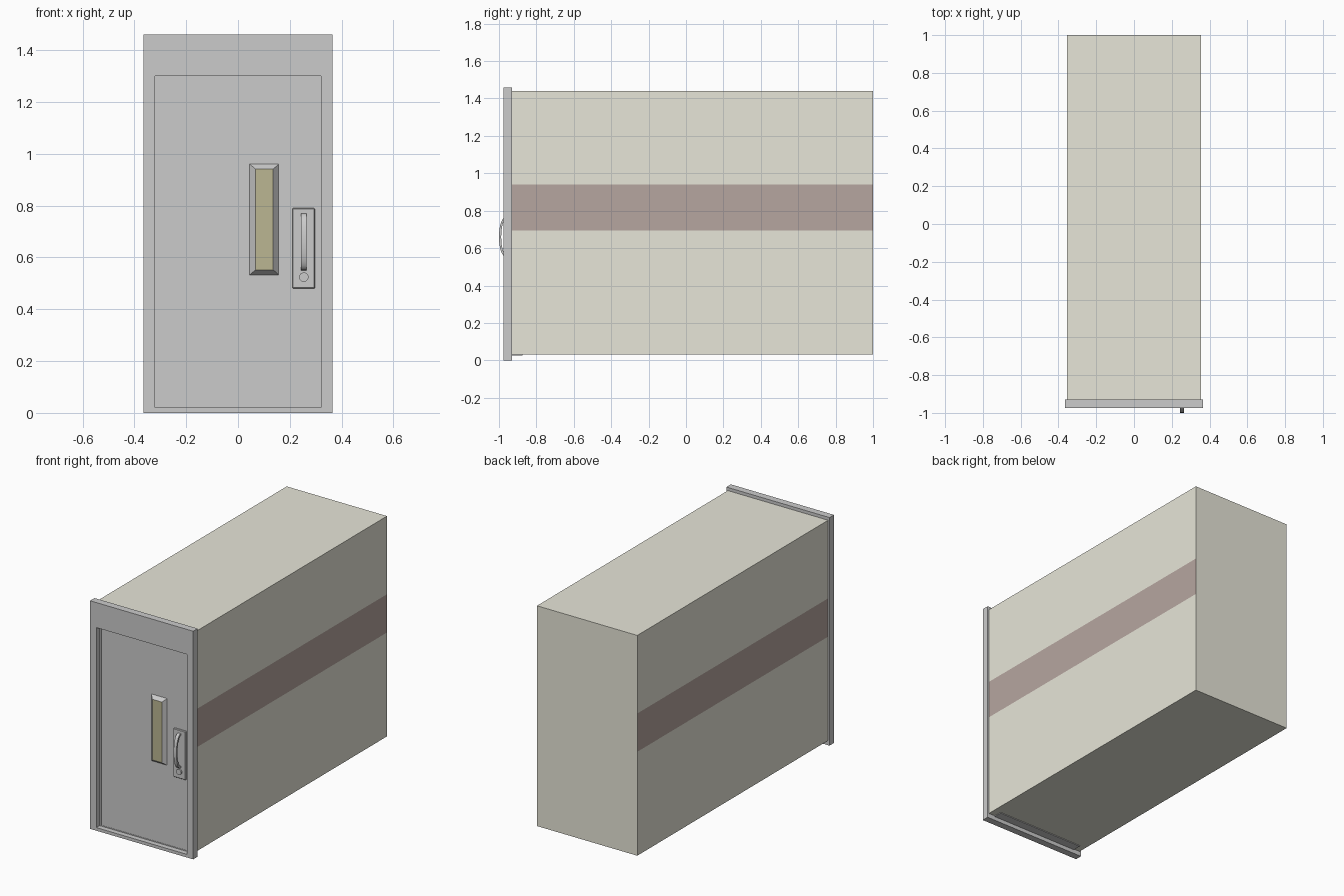
import bpy, bmesh, math

if "Cube" in bpy.data.objects:
    bpy.data.objects.remove(bpy.data.objects["Cube"])


def material(name, rgb):
    m = bpy.data.materials.new(name)
    m.diffuse_color = (*rgb, 1)
    m.use_nodes = True
    m.node_tree.nodes["Principled BSDF"].inputs["Base Color"].default_value = m.diffuse_color
    return m


cream = material("cream_wall", (0.80, 0.79, 0.69))
brown = material("brown_band", (0.47, 0.38, 0.35))
amber = material("amber_glass", (0.50, 0.47, 0.29))
grey = material("grey_metal", (0.68, 0.68, 0.68))


def finish(name, bm, *mats):
    bmesh.ops.recalc_face_normals(bm, faces=bm.faces)
    me = bpy.data.meshes.new(name)
    bm.to_mesh(me)
    bm.free()
    for m in mats or (grey,):
        me.materials.append(m)
    ob = bpy.data.objects.new(name, me)
    bpy.context.collection.objects.link(ob)
    return ob


def box(name, x, y, z, *mats, bevel=0):
    bm = bmesh.new()
    bmesh.ops.create_cube(bm, size=1)
    for v in bm.verts:
        v.co = [r[0] + (c + 0.5) * (r[1] - r[0]) for r, c in zip((x, y, z), v.co)]
    if bevel:
        bmesh.ops.bevel(bm, geom=bm.edges[:], offset=bevel, segments=1, affect='EDGES')
    return finish(name, bm, *mats)


def ring_loft(name, rings, closed):
    """Join rectangles given as (x0, x1, z0, z1, y)."""
    bm = bmesh.new()
    loops = [[bm.verts.new(p) for p in ((a, y, c), (b, y, c), (b, y, d), (a, y, d))]
             for a, b, c, d, y in rings]
    pairs = list(zip(loops, loops[1:]))
    if closed:
        pairs.append((loops[-1], loops[0]))
    for p, q in pairs:
        for i in range(4):
            j = (i + 1) % 4
            bm.faces.new((p[i], p[j], q[j], q[i]))
    return finish(name, bm)


# Long room shell with a coloured band on both side walls
bm = bmesh.new()
bmesh.ops.create_cube(bm, size=1)
for v in bm.verts:
    v.co = (v.co.x * 0.71, 0.035 + v.co.y * 1.93, 0.735 + v.co.z * 1.41)
for z in (0.695, 0.94):
    bmesh.ops.bisect_plane(bm, geom=bm.verts[:] + bm.edges[:] + bm.faces[:],
                           plane_co=(0, 0, z), plane_no=(0, 0, 1))
bm.normal_update()
for f in bm.faces:
    if abs(f.normal.x) > 0.9 and 0.7 < f.calc_center_median().z < 0.93:
        f.material_index = 1
front = [f for f in bm.faces if f.normal.y < -0.9]
bmesh.ops.delete(bm, geom=front, context='FACES')
finish("room_shell", bm, cream, brown)

# Door frame: outer block with a rectangular opening
ring_loft("door_frame", [(-0.365, 0.365, 0, 1.46, -0.975),
                         (-0.32, 0.32, 0.02, 1.30, -0.975),
                         (-0.32, 0.32, 0.02, 1.30, -0.942),
                         (-0.31, 0.31, 0.025, 1.29, -0.942),
                         (-0.31, 0.31, 0.025, 1.29, -0.93),
                         (-0.365, 0.365, 0, 1.46, -0.93)], True)

# Recessed door leaf
box("door_leaf", (-0.31, 0.31), (-0.94, -0.875), (0.025, 1.29))

# Narrow window with a sloped raised surround
ring_loft("window_surround", [(0.045, 0.157, 0.533, 0.96, -0.94),
                              (0.068, 0.136, 0.552, 0.941, -0.964),
                              (0.068, 0.136, 0.552, 0.941, -0.94)], False)
box("window_glass", (0.068, 0.136), (-0.962, -0.94), (0.552, 0.941), amber)

# Handle plate and round lock
box("handle_plate", (0.21, 0.297), (-0.955, -0.94), (0.48, 0.79), bevel=0.003)
bpy.ops.mesh.primitive_cylinder_add(vertices=24, radius=0.018, depth=0.014,
                                    location=(0.254, -0.957, 0.524),
                                    rotation=(math.pi / 2, 0, 0))
lock = bpy.context.object
lock.name = "lock_cylinder"
lock.data.materials.append(grey)
bpy.ops.object.shade_smooth_by_angle()

# Bowed grip: an arc strip in the yz plane extruded across x
bm = bmesh.new()
N = 16
sections = []
for i in range(N + 1):
    a = math.pi * i / N
    s = math.sin(a) ** 0.8 if 0 < i < N else 0
    oy, oz = -0.953 - 0.047 * s, 0.66 - 0.11 * math.cos(a)
    iy, iz = -0.953 - 0.035 * s, 0.66 - 0.098 * math.cos(a)
    sections.append([bm.verts.new(p) for p in ((0.244, oy, oz), (0.264, oy, oz),
                                               (0.264, iy, iz), (0.244, iy, iz))])
for p, q in zip(sections, sections[1:]):
    for i in range(4):
        j = (i + 1) % 4
        bm.faces.new((p[i], p[j], q[j], q[i]))
bm.faces.new(sections[0])
bm.faces.new(sections[-1])
grip = finish("door_grip", bm)
bpy.ops.object.select_all(action='DESELECT')
grip.select_set(True)
bpy.context.view_layer.objects.active = grip
bpy.ops.object.shade_smooth_by_angle()
